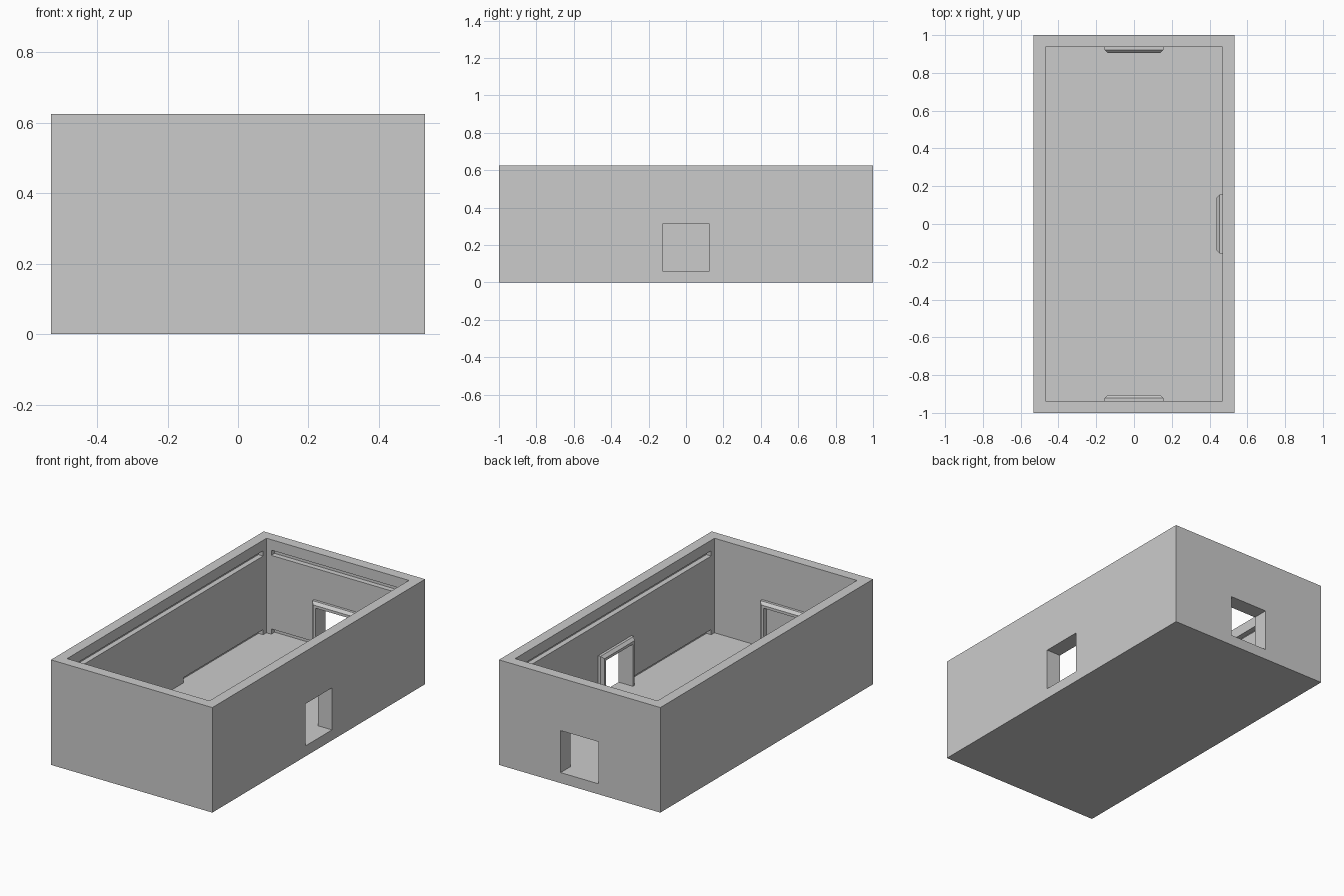
import bpy, bmesh
from math import pi
from mathutils import Matrix

if "Cube" in bpy.data.objects:
    bpy.data.objects.remove(bpy.data.objects["Cube"])

U = 1 / 16                      # wall thickness, basic grid unit
H = U / 2                       # trim and groove size
HX, HY, TOP = 8.5 * U, 1.0, 10 * U
IX, IY = HX - U, HY - U         # inner half sizes
DW, DT = 2 * U, 5 * U           # door half width, door head height


def box(name, x0, x1, y0, y1, z0, z1, mat=None):
    bm = bmesh.new()
    bmesh.ops.create_cube(bm, size=1)
    for v in bm.verts:
        v.co = (x1 if v.co.x > 0 else x0,
                y1 if v.co.y > 0 else y0,
                z1 if v.co.z > 0 else z0)
    return finish(name, bm, mat)


def finish(name, bm, mat=None):
    if mat:
        bm.transform(mat)
    bmesh.ops.recalc_face_normals(bm, faces=bm.faces)
    me = bpy.data.meshes.new(name)
    bm.to_mesh(me)
    bm.free()
    ob = bpy.data.objects.new(name, me)
    bpy.context.collection.objects.link(ob)
    return ob


def cut(target, cutter):
    m = target.modifiers.new("cut", 'BOOLEAN')
    m.operation, m.solver, m.object = 'DIFFERENCE', 'EXACT', cutter
    bpy.context.view_layer.objects.active = target
    bpy.ops.object.modifier_apply(modifier=m.name)
    bpy.data.objects.remove(cutter)


def door_trim(name, mat):
    # chamfered casing section swept around the opening with mitred corners
    section = [(0, 0), (H, 0), (H, H / 2), (H / 2, H), (0, H)]
    bm = bmesh.new()
    rings = [[bm.verts.new((s * (DW + w), -d, DT + w if high else U))
              for w, d in section]
             for s, high in ((-1, 0), (-1, 1), (1, 1), (1, 0))]
    n = len(section)
    for a, b in zip(rings, rings[1:]):
        for i in range(n):
            j = (i + 1) % n
            bm.faces.new((a[i], a[j], b[j], b[i]))
    bm.faces.new(rings[0])
    bm.faces.new(rings[-1])
    return finish(name, bm, mat)


# open-topped room shell
room = box("room_shell", -HX, HX, -HY, HY, 0, TOP)
cut(room, box("cavity", -IX, IX, -IY, IY, U, TOP + U))

# each wall: local +y points outward from the inner wall face
walls = [("back", 0, IY, IX, True), ("right", -pi / 2, IX, IY, True),
         ("front", pi, IY, IX, True), ("left", pi / 2, IX, IY, False)]
for name, angle, dist, half, door in walls:
    mat = Matrix.Rotation(angle, 4, 'Z') @ Matrix.Translation((0, dist, 0))
    end = half - H
    # long groove near the top, skirting grooves either side of the middle
    cut(room, box("cornice_cut", -end, end, -H, H, TOP - U - H, TOP - U, mat))
    for x0, x1 in ((-end, -DW - H), (DW + H, end)):
        cut(room, box("skirting_cut", x0, x1, -H, H, U, U + H, mat))
    if door:
        cut(room, box("door_cut", -DW, DW, -U, 2 * U, U, DT, mat))
        door_trim(name + "_door_trim", mat)
